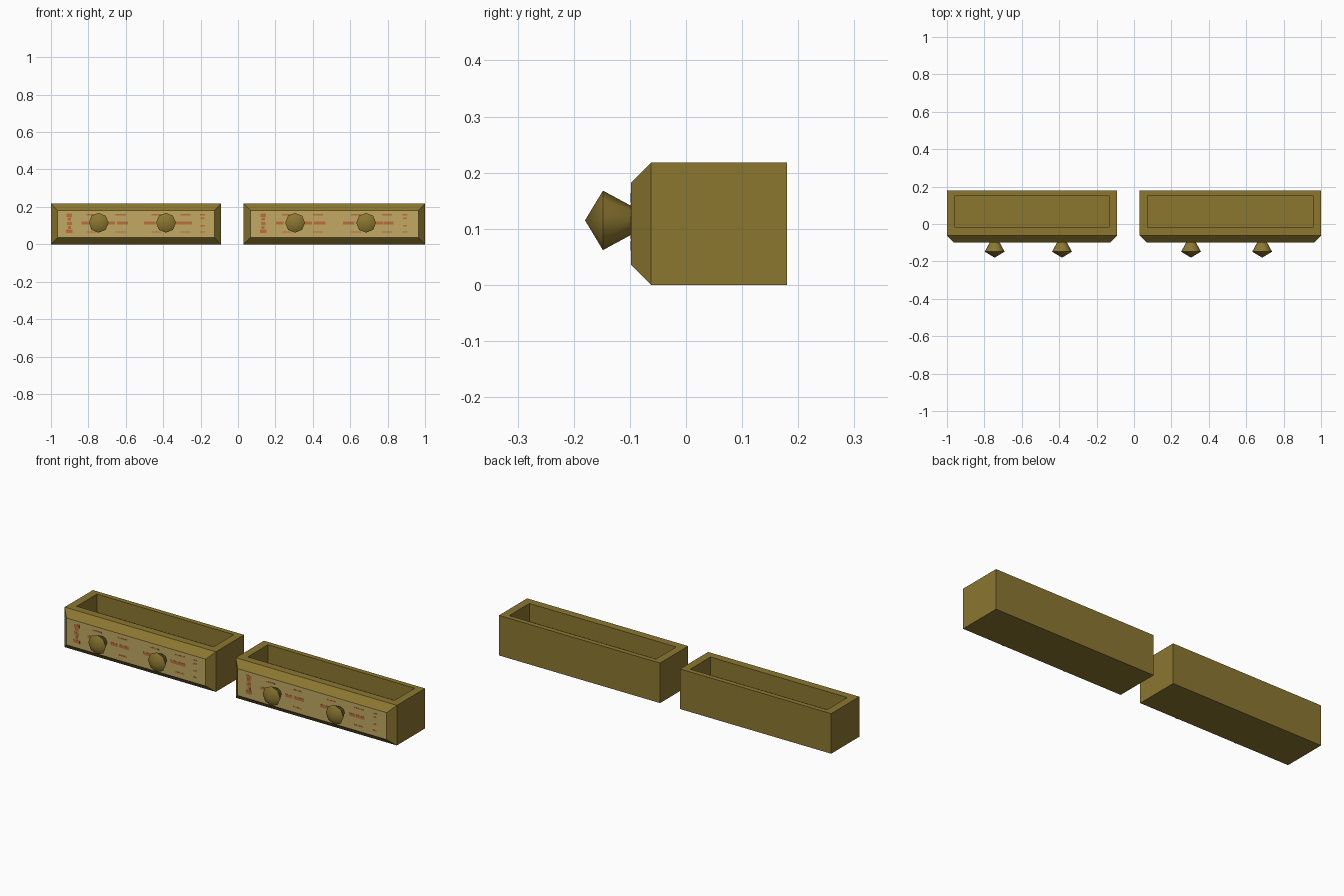
import bpy, bmesh, math
from mathutils import Matrix

cube = bpy.data.objects.get("Cube")
if cube:
    bpy.data.objects.remove(cube, do_unlink=True)


def make_material(name, color):
    mat = bpy.data.materials.new(name)
    mat.use_nodes = True
    mat.diffuse_color = (*color, 1)
    mat.node_tree.nodes["Principled BSDF"].inputs["Base Color"].default_value = (*color, 1)
    return mat


OLIVE = make_material("olive wood", (0.26, 0.185, 0.03))
TAN = make_material("pale tan", (0.54, 0.40, 0.125))
RED = make_material("faded red", (0.50, 0.16, 0.045))

FRONT, BACK, HEIGHT = -0.098, 0.18, 0.218
CHAMFER, KNOB_Z = 0.036, 0.115


def finish(bm, name, mats, smooth_angle=None):
    bmesh.ops.recalc_face_normals(bm, faces=bm.faces)
    mesh = bpy.data.meshes.new(name)
    bm.to_mesh(mesh)
    bm.free()
    obj = bpy.data.objects.new(name, mesh)
    bpy.context.collection.objects.link(obj)
    for mat in mats:
        mesh.materials.append(mat)
    if smooth_angle:
        bpy.ops.object.select_all(action='DESELECT')
        obj.select_set(True)
        bpy.context.view_layer.objects.active = obj
        bpy.ops.object.shade_smooth_by_angle(angle=math.radians(smooth_angle))
    return obj


def add_box(bm, x0, x1, y0, y1, z0, z1):
    m = (Matrix.Translation(((x0 + x1) / 2, (y0 + y1) / 2, (z0 + z1) / 2))
         @ Matrix.Diagonal((x1 - x0, y1 - y0, z1 - z0, 1)))
    return bmesh.ops.create_cube(bm, size=1, matrix=m)["verts"]


def drawer_box(name, x0, x1):
    bm = bmesh.new()
    add_box(bm, x0, x1, FRONT, BACK, 0, HEIGHT)
    # chamfer around the front face
    front = min(bm.faces, key=lambda f: f.calc_center_median().y)
    bmesh.ops.bevel(bm, geom=list(front.edges), offset=CHAMFER, segments=1, affect='EDGES')
    # hollow opening sunk into the top
    bm.normal_update()
    top = max(bm.faces, key=lambda f: f.calc_center_median().z)
    bmesh.ops.inset_region(bm, faces=[top], thickness=0.03)
    for v in top.verts:
        v.co.x = x0 + 0.043 if v.co.x < (x0 + x1) / 2 else x1 - 0.043
        v.co.y = -0.02 if v.co.y < 0.06 else 0.153
    floor = bmesh.ops.extrude_discrete_faces(bm, faces=[top])["faces"][0]
    for v in list(floor.verts):
        v.co.z = 0.12
    # pale front panel
    min(bm.faces, key=lambda f: f.calc_center_median().y).material_index = 1
    bmesh.ops.remove_doubles(bm, verts=bm.verts, dist=0.0005)
    return finish(bm, name, [OLIVE, TAN])


def knob(name, x):
    bm = bmesh.new()
    # radius and depth of each ring, from the stem to the tip
    rings = []
    for radius, y in ((0.022, FRONT + 0.003), (0.027, -0.1), (0.053, -0.148)):
        rings.append([bm.verts.new((x + radius * math.sin(a), y, KNOB_Z + radius * math.cos(a)))
                      for a in (i * math.tau / 8 for i in range(8))])
    tip = bm.verts.new((x, -0.18, KNOB_Z))
    for i in range(8):
        j = (i + 1) % 8
        for a, b in zip(rings, rings[1:]):
            bm.faces.new((a[i], a[j], b[j], b[i]))
        bm.faces.new((rings[-1][i], rings[-1][j], tip))
    bm.faces.new(rings[0])
    return finish(bm, name, [OLIVE], 50)


def front_marks(name, x0, x1):
    bm = bmesh.new()

    def mark(t, z, w, h):
        x = x0 + t * (x1 - x0)
        add_box(bm, x - w / 2, x + w / 2, FRONT - 0.001, FRONT + 0.001, z - h / 2, z + h / 2)

    # uneven blotch near one end
    for z, w in ((0.155, 0.03), (0.135, 0.02), (0.112, 0.026), (0.09, 0.016), (0.07, 0.036)):
        mark(0.108, z, w, 0.017)
    # central dashes
    for t, w in ((0.2, 0.04), (0.355, 0.04), (0.42, 0.06), (0.58, 0.06), (0.75, 0.04), (0.8, 0.05)):
        mark(t, KNOB_Z, w, 0.016)
    # thin upper and lower strokes
    for t in (0.24, 0.41, 0.62, 0.79, 0.89):
        for z in (0.065, 0.158):
            mark(t, z, 0.055 if t < 0.85 else 0.025, 0.006)
    for z in (0.1, 0.138):
        mark(0.89, z, 0.02, 0.008)
    return finish(bm, name, [RED])


for side, x0, x1, knobs in (("right", -1.0, -0.09, (-0.745, -0.385)),
                            ("left", 0.03, 1.0, (0.305, 0.685))):
    drawer_box(side + "_drawer", x0, x1)
    front_marks(side + "_front_marks", x0, x1)
    for i, x in enumerate(knobs):
        knob(f"{side}_knob_{i + 1}", x)
